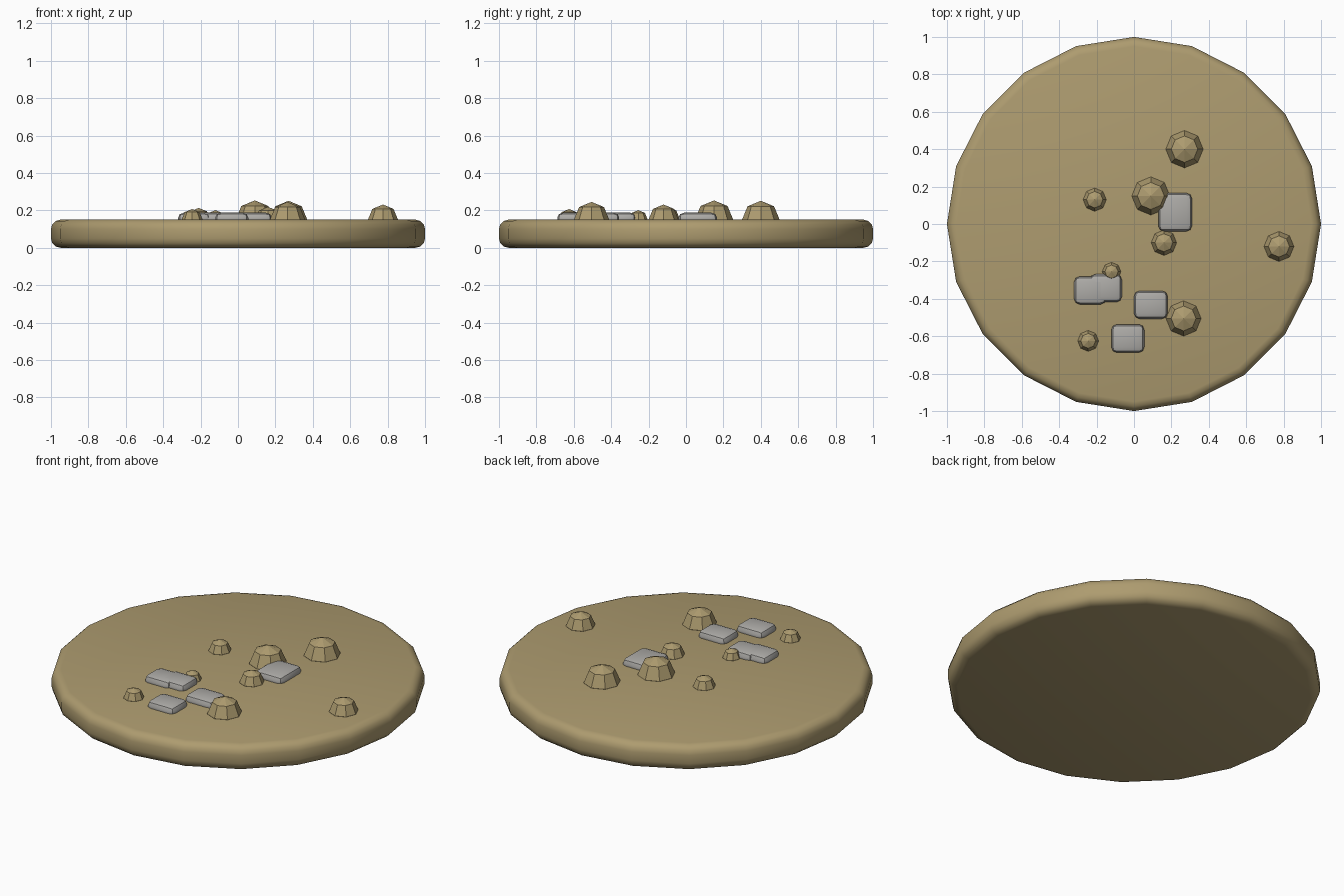
import bpy, math

if "Cube" in bpy.data.objects:
    bpy.data.objects.remove(bpy.data.objects["Cube"])


def material(name, color):
    m = bpy.data.materials.new(name)
    m.diffuse_color = color
    m.use_nodes = True
    m.node_tree.nodes["Principled BSDF"].inputs["Base Color"].default_value = m.diffuse_color
    return m


sand = material("sand", (0.42, 0.33, 0.16, 1))
stone = material("stone", (0.42, 0.41, 0.39, 1))


def finish(ob, name, mat, bevel=0, segments=1, smooth=None):
    ob.name = name
    ob.data.materials.append(mat)
    bpy.ops.object.transform_apply(location=False, rotation=True, scale=True)
    if bevel:
        mod = ob.modifiers.new("bevel", 'BEVEL')
        mod.width = bevel
        mod.segments = segments
        mod.limit_method = 'ANGLE'
        mod.angle_limit = math.radians(40)
        bpy.ops.object.modifier_apply(modifier=mod.name)
    if smooth:
        bpy.ops.object.shade_smooth_by_angle(angle=math.radians(smooth))


# Round 20-sided ground slab with rounded rim, corner on the +x axis
bpy.ops.mesh.primitive_cylinder_add(vertices=20, radius=1, depth=0.15,
                                    location=(0, 0, 0.075))
finish(bpy.context.object, "ground_slab", sand, 0.05, 3, 40)

# Low-poly mounds, half sunk in the slab: x, y, radius
mounds = [(0.27, 0.40, 0.10), (0.09, 0.15, 0.102), (-0.21, 0.13, 0.062),
          (0.16, -0.10, 0.068), (0.775, -0.12, 0.08), (-0.12, -0.255, 0.05),
          (0.265, -0.505, 0.094), (-0.245, -0.625, 0.056)]
for i, (x, y, r) in enumerate(mounds):
    bpy.ops.mesh.primitive_uv_sphere_add(segments=8, ring_count=4, radius=r,
                                         location=(x, y, 0.151))
    finish(bpy.context.object, f"mound_{i + 1}", sand)

# Flat chamfered stones: centre x, y, width, depth
stones = [(0.22, 0.063, 0.18, 0.205), (-0.235, -0.355, 0.17, 0.15),
          (-0.15, -0.343, 0.17, 0.15), (0.09, -0.432, 0.18, 0.15),
          (-0.033, -0.612, 0.176, 0.152)]
for i, (x, y, w, d) in enumerate(stones):
    bpy.ops.mesh.primitive_cube_add(size=1, location=(x, y, 0.155))
    ob = bpy.context.object
    ob.scale = (w, d, 0.076)
    finish(ob, f"stone_{i + 1}", stone, 0.03, 2, 40)
    # Squash the rounded stone to its low height
    ob.scale.z = 0.85
